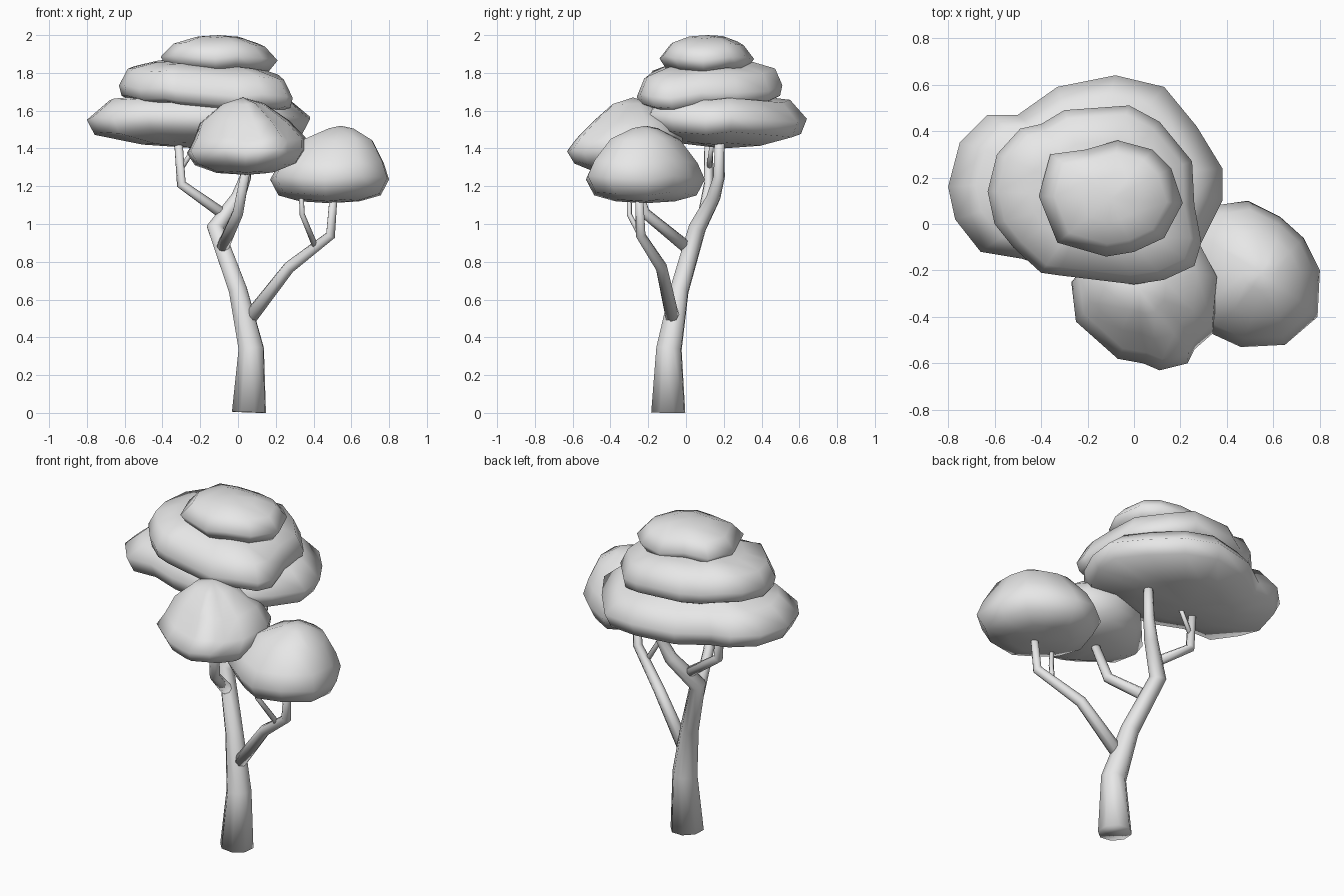
import bpy
import bmesh
from mathutils import Vector

cube = bpy.data.objects.get("Cube")
if cube:
    bpy.data.objects.remove(cube, do_unlink=True)

grey = bpy.data.materials.new("plain_grey")
grey.use_nodes = True
grey.diffuse_color = (0.8, 0.8, 0.8, 1)
grey.node_tree.nodes["Principled BSDF"].inputs["Base Color"].default_value = grey.diffuse_color


def finish(name, mesh):
    """Link a mesh as a named, smooth shaded grey part."""
    mesh.materials.clear()
    mesh.materials.append(grey)
    mesh.shade_smooth()
    part = bpy.data.objects.new(name, mesh)
    bpy.context.collection.objects.link(part)


def limb(name, points):
    """Tapered tube through points given as (x, y, z, radius)."""
    curve = bpy.data.curves.new(name + "_path", "CURVE")
    curve.dimensions = "3D"
    curve.bevel_depth = 1
    curve.bevel_resolution = 2
    curve.use_fill_caps = True
    spline = curve.splines.new("POLY")
    spline.points.add(len(points) - 1)
    for target, (x, y, z, radius) in zip(spline.points, points):
        target.co = (x, y, z, 1)
        target.radius = radius
    path = bpy.data.objects.new(name + "_path", curve)
    bpy.context.collection.objects.link(path)
    graph = bpy.context.evaluated_depsgraph_get()
    mesh = bpy.data.meshes.new_from_object(path.evaluated_get(graph))
    bpy.data.objects.remove(path, do_unlink=True)
    # Weld the end caps to the tube
    bm = bmesh.new()
    bm.from_mesh(mesh)
    bmesh.ops.remove_doubles(bm, verts=bm.verts, dist=0.0005)
    bm.to_mesh(mesh)
    bm.free()
    finish(name, mesh)


def foliage(name, outline, rings, bottom, top, tilt=(0, 0)):
    """Cushion of leaves: a plan outline repeated in rings of (scale, height, x shift, y shift)."""
    corners = [Vector(p) for p in outline]
    xs, ys = zip(*outline)
    middle = Vector((min(xs) + max(xs), min(ys) + max(ys))) / 2
    lean = Vector(tilt)
    bm = bmesh.new()
    loops = []
    for scale, height, *shift in rings:
        centre = middle + Vector(shift or (0, 0))
        loop = []
        for i, corner in enumerate(corners):
            offset = (corner - middle) * scale
            spot = centre + offset
            wobble = 0.01 * scale * (i % 3 - 1)
            loop.append(bm.verts.new((spot.x, spot.y, height + offset.dot(lean) + wobble)))
        loops.append(loop)
    count = len(corners)
    for low, high in zip(loops, loops[1:]):
        for i in range(count):
            j = (i + 1) % count
            bm.faces.new((low[i], low[j], high[j], high[i]))
    # Fans close the underside and the crown
    for loop, tip_centre, height in ((loops[0], middle, bottom), (loops[-1], centre, top)):
        tip = bm.verts.new((tip_centre.x, tip_centre.y, height))
        for i in range(count):
            bm.faces.new((loop[i], loop[(i + 1) % count], tip))
    bmesh.ops.recalc_face_normals(bm, faces=bm.faces)
    mesh = bpy.data.meshes.new(name)
    bm.to_mesh(mesh)
    bm.free()
    finish(name, mesh)


# Trunk and branches
limb("trunk", [
    (0.058, -0.094, 0.003, 0.095), (0.07, -0.09, 0.34, 0.071),
    (0.0, -0.035, 0.65, 0.052), (-0.12, 0.06, 0.98, 0.048),
    (0.0, 0.145, 1.14, 0.038), (0.04, 0.175, 1.25, 0.031), (0.05, 0.18, 1.5, 0.025)])
limb("front_branch", [
    (-0.08, 0.0, 0.88, 0.034), (0.0, -0.22, 1.06, 0.03), (0.05, -0.3, 1.33, 0.024)])
limb("right_branch", [
    (-0.06, 0.09, 1.04, 0.03), (-0.3, 0.12, 1.21, 0.026), (-0.32, 0.12, 1.5, 0.022)])
limb("right_twig", [
    (-0.31, 0.12, 1.28, 0.014), (-0.2, 0.14, 1.45, 0.012)])
limb("left_branch", [
    (0.06, -0.07, 0.5, 0.039), (0.27, -0.13, 0.77, 0.032),
    (0.49, -0.24, 0.94, 0.027), (0.51, -0.25, 1.2, 0.021)])
limb("left_twig", [
    (0.41, -0.21, 0.88, 0.016), (0.34, -0.3, 1.05, 0.014), (0.33, -0.3, 1.25, 0.011)])

# Main crown in three stacked layers
foliage("crown_lower_layer", [
    (-0.8, 0.16), (-0.75, 0.35), (-0.63, 0.47), (-0.5, 0.47), (-0.33, 0.59),
    (-0.08, 0.64), (0.13, 0.59), (0.27, 0.42), (0.38, 0.24), (0.38, 0.1),
    (0.29, -0.08), (0.2, -0.19), (0, -0.25), (-0.3, -0.21), (-0.48, -0.15),
    (-0.66, -0.12), (-0.77, 0.02)],
    [(0.5, 1.425), (0.93, 1.48), (1, 1.56), (0.8, 1.66)], 1.4, 1.7, (0, -0.03))
foliage("crown_middle_layer", [
    (-0.63, 0.14), (-0.59, 0.3), (-0.49, 0.41), (-0.4, 0.43), (-0.3, 0.49),
    (-0.02, 0.51), (0.11, 0.44), (0.25, 0.27), (0.26, 0.08), (0.29, -0.08),
    (0.26, -0.18), (0.13, -0.24), (0, -0.26), (-0.33, -0.22), (-0.4, -0.21),
    (-0.52, -0.1), (-0.6, 0)],
    [(0.85, 1.64), (0.97, 1.66), (1, 1.715), (0.9, 1.805), (0.6, 1.845)],
    1.62, 1.87, (-0.06, 0.05))
foliage("crown_upper_layer", [
    (-0.41, 0.12), (-0.36, 0.3), (-0.21, 0.32), (-0.07, 0.36), (0.08, 0.32),
    (0.16, 0.24), (0.21, 0.09), (0.13, -0.06), (0, -0.12), (-0.12, -0.14), (-0.33, -0.08)],
    [(0.5, 1.82), (0.85, 1.825), (1, 1.885), (0.78, 1.955), (0.4, 1.99)],
    1.82, 2, (-0.03, 0))

# Two lower clumps
foliage("front_clump", [
    (-0.27, -0.25), (-0.25, -0.42), (-0.07, -0.58), (0.04, -0.6), (0.11, -0.63),
    (0.23, -0.6), (0.26, -0.54), (0.34, -0.47), (0.36, -0.25), (0.28, -0.1),
    (0.1, -0.03), (-0.12, -0.08)],
    [(0.5, 1.275), (0.87, 1.32), (1, 1.385), (0.94, 1.45, 0.015, 0.03),
     (0.75, 1.54, -0.01, 0.06), (0.36, 1.635, -0.02, 0.05)], 1.26, 1.67)
foliage("left_clump", [
    (0.49, 0.1), (0.63, 0.03), (0.73, -0.06), (0.8, -0.2), (0.79, -0.4),
    (0.65, -0.52), (0.46, -0.53), (0.33, -0.47), (0.2, -0.38), (0.17, -0.2),
    (0.22, -0.02), (0.35, 0.08)],
    [(0.5, 1.125), (0.86, 1.16), (1, 1.245), (0.88, 1.33, 0.01, 0),
     (0.6, 1.445, 0.04, 0), (0.22, 1.505, 0.06, 0)], 1.11, 1.52)
